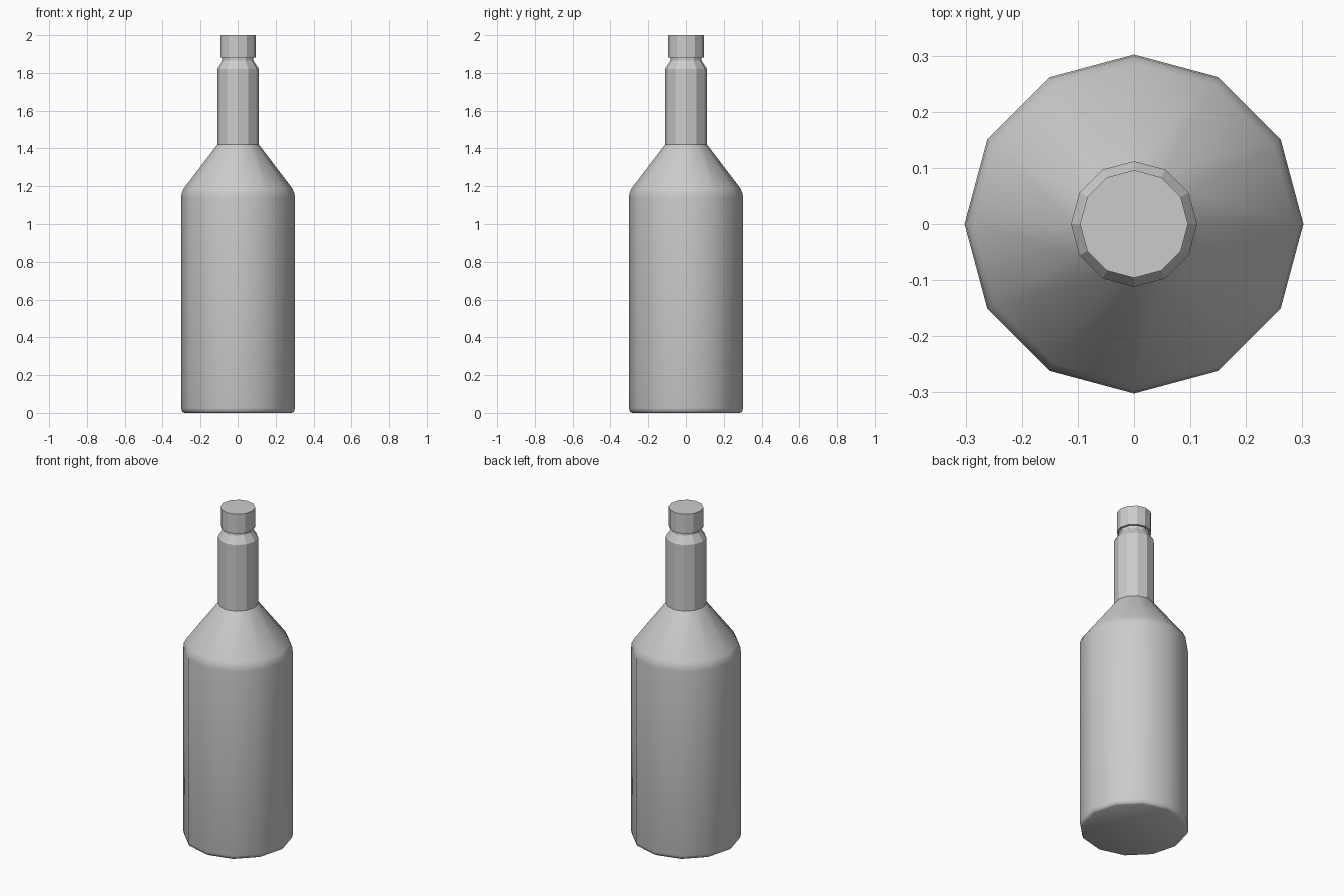
import bpy, bmesh
from math import cos, sin, tau, radians

if "Cube" in bpy.data.objects:
    bpy.data.objects.remove(bpy.data.objects["Cube"])

SIDES = 12


def lathe(name, profile, smooth, close_bottom=False, close_top=False):
    """Spin a (radius, height) profile into a 12-sided shell."""
    bm = bmesh.new()
    rings = [[bm.verts.new((r * cos(tau * i / SIDES), r * sin(tau * i / SIDES), z))
              for i in range(SIDES)] for r, z in profile]
    for low, high in zip(rings, rings[1:]):
        for i in range(SIDES):
            j = (i + 1) % SIDES
            bm.faces.new((low[i], low[j], high[j], high[i])).smooth = smooth
    if close_bottom:
        bm.faces.new(rings[0][::-1])
    if close_top:
        bm.faces.new(rings[-1])
    mesh = bpy.data.meshes.new(name)
    bm.to_mesh(mesh)
    bm.free()
    obj = bpy.data.objects.new(name, mesh)
    bpy.context.collection.objects.link(obj)
    if smooth:
        bpy.context.view_layer.objects.active = obj
        obj.select_set(True)
        bpy.ops.object.shade_smooth_by_angle(angle=radians(50))
        obj.select_set(False)
    return obj


# Body with a chamfered foot and rounded, sloping shoulder
lathe("bottle_body", [(0.285, 0), (0.297, 0.007), (0.302, 0.025), (0.302, 1.14),
                      (0.299, 1.165), (0.287, 1.19), (0.112, 1.42)],
      smooth=True, close_bottom=True)

# Faceted neck, pinched in under the cap
lathe("bottle_neck", [(0.112, 1.42), (0.112, 1.82), (0.083, 1.865), (0.083, 1.882)],
      smooth=False)

# Cap with an overhanging underside
lathe("bottle_cap", [(0.083, 1.882), (0.096, 1.882), (0.096, 2.0)],
      smooth=False, close_top=True)
